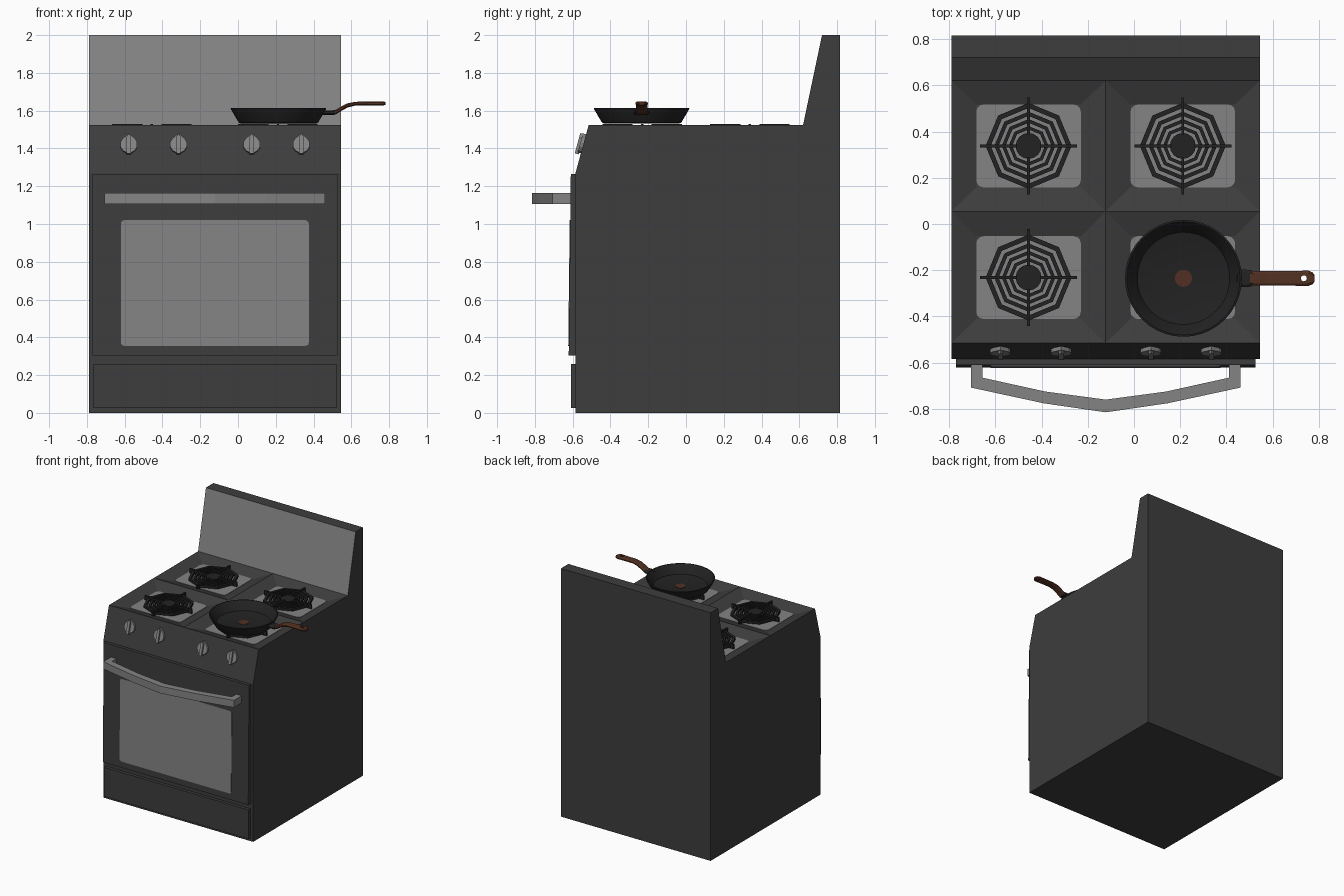
import bpy, bmesh, math
from mathutils import Vector, Matrix

if "Cube" in bpy.data.objects:
    bpy.data.objects.remove(bpy.data.objects["Cube"])


def mat(name, c):
    m = bpy.data.materials.new(name)
    m.diffuse_color = (*c, 1)
    m.use_nodes = True
    m.node_tree.nodes["Principled BSDF"].inputs["Base Color"].default_value = m.diffuse_color
    return m


DARK = mat("charcoal enamel", (0.047, 0.047, 0.047))
GREY = mat("grey metal", (0.23, 0.23, 0.23))
BLACK = mat("black iron", (0.016, 0.016, 0.016))
BROWN = mat("brown handle", (0.085, 0.03, 0.016))

CX = -0.1225            # centre line of the oven
X0, X1 = -0.79, 0.545
TOP, FLOOR = 1.525, 1.49


def finish(name, bm, *mats):
    bmesh.ops.recalc_face_normals(bm, faces=bm.faces)
    me = bpy.data.meshes.new(name)
    bm.to_mesh(me)
    bm.free()
    for m in mats:
        me.materials.append(m)
    ob = bpy.data.objects.new(name, me)
    bpy.context.collection.objects.link(ob)
    return ob


def add_prism(bm, pts, lo, hi, place):
    """Extrude a 2D outline from lo to hi; place(u, v, w) gives the 3D point."""
    a = [bm.verts.new(place(u, v, lo)) for u, v in pts]
    b = [bm.verts.new(place(u, v, hi)) for u, v in pts]
    n = len(pts)
    bm.faces.new(a)
    bm.faces.new(b)
    for i in range(n):
        bm.faces.new((a[i], a[(i + 1) % n], b[(i + 1) % n], b[i]))


def flat(u, v, w): return (u, v, w)
def side(u, v, w): return (w, u, v)
def front(u, v, w): return (u, w, v)


def prism(name, pts, lo, hi, place, m):
    bm = bmesh.new()
    add_prism(bm, pts, lo, hi, place)
    return finish(name, bm, m)


def rounded(x0, x1, y0, y1, r, n=3):
    pts = []
    for k, (x, y) in enumerate(((x1 - r, y1 - r), (x0 + r, y1 - r), (x0 + r, y0 + r), (x1 - r, y0 + r))):
        for i in range(n + 1):
            a = math.pi / 2 * (k + i / n)
            pts.append((x + r * math.cos(a), y + r * math.sin(a)))
    return pts


# body: side profile, with the cooktop opening left out
bm = bmesh.new()
add_prism(bm, [(-0.585, 0), (-0.585, 1.27), (-0.515, TOP), (0.62, TOP), (0.72, 2), (0.815, 2), (0.815, 0)], X0, X1, side)
bmesh.ops.recalc_face_normals(bm, faces=bm.faces)
for f in list(bm.faces):
    c = f.calc_center_median()
    if abs(c.z - TOP) < 0.01 and f.normal.z > 0.9:
        bmesh.ops.delete(bm, geom=[f], context='FACES_ONLY')
    elif c.z > TOP and f.normal.y < -0.5:
        f.material_index = 1          # splashback front
finish("oven_body", bm, DARK, GREY)

# cooktop: four shallow sunken bays
bm = bmesh.new()
bays = [(xa, xb, ya, yb) for xa, xb in ((X0, CX), (CX, X1)) for ya, yb in ((-0.515, 0.055), (0.055, 0.62))]
centres = []
for xa, xb, ya, yb in bays:
    xm = (xa + xb) / 2
    ym = (-0.232 if ya < 0 else 0.338)
    centres.append((xm, ym))
    o = [bm.verts.new((x, y, TOP)) for x, y in ((xa, ya), (xb, ya), (xb, yb), (xa, yb))]
    i = [bm.verts.new((xm + sx * 0.227, ym + sy * 0.18, FLOOR)) for sx, sy in ((-1, -1), (1, -1), (1, 1), (-1, 1))]
    bm.faces.new(i)
    for k in range(4):
        bm.faces.new((o[k], o[(k + 1) % 4], i[(k + 1) % 4], i[k]))
bmesh.ops.remove_doubles(bm, verts=bm.verts, dist=1e-4)
finish("cooktop", bm, DARK)

# burner plates and grates
for n, (x, y) in enumerate(centres, 1):
    prism(f"burner_plate_{n}", rounded(x - 0.226, x + 0.226, y - 0.179, y + 0.179, 0.03), FLOOR - 0.002, FLOOR + 0.003, flat, GREY)
    bm = bmesh.new()

    def octagon(r): return [(x + r * math.cos(k * math.pi / 4), y + r * math.sin(k * math.pi / 4)) for k in range(8)]
    for r, w in ((0.186, 0.022), (0.148, 0.018), (0.116, 0.016), (0.086, 0.015)):
        a, b = octagon(r), octagon(r - w)
        for k in range(8):
            j = (k + 1) % 8
            add_prism(bm, [a[k], a[j], b[j], b[k]], 1.502, 1.52, flat)
    add_prism(bm, [(x + 0.056 * math.cos(k * math.pi / 8), y + 0.056 * math.sin(k * math.pi / 8)) for k in range(16)],
              FLOOR, 1.522, flat)
    for k in range(4):
        c, s = round(math.cos(k * math.pi / 2)), round(math.sin(k * math.pi / 2))
        arm = ((0.05, -0.006), (0.21, -0.006), (0.21, 0.006), (0.05, 0.006))
        add_prism(bm, [(x + u * c - v * s, y + u * s + v * c) for u, v in arm], FLOOR, 1.53, flat)
    finish(f"grate_{n}", bm, BLACK)

# door, window and drawer
prism("oven_door", [(-0.58, 0.305), (-0.621, 0.305), (-0.61, 1.265), (-0.58, 1.265)], CX - 0.648, CX + 0.648, side, DARK)


def on_door(u, v, w):
    return (u, -0.621 + 0.011 * (v - 0.305) / 0.96 + w, v)


prism("door_window", rounded(-0.62, 0.375, 0.355, 1.02, 0.018), -0.003, 0.003, on_door, GREY)
prism("drawer_front", [(CX - 0.643, 0.025), (CX + 0.643, 0.025), (CX + 0.643, 0.26), (CX - 0.643, 0.26)], -0.61, -0.58, front, DARK)

# bowed door handle, half outline mirrored
outer = [(0.583, -0.605), (0.583, -0.708), (0.268, -0.776), (0, -0.815)]
inner = [(0.534, -0.605), (0.534, -0.665), (0.262, -0.725), (0, -0.76)]
strip = [[(CX - u, v) for u, v in p] + [(CX + u, v) for u, v in p[-2::-1]] for p in (outer, inner)]
bm = bmesh.new()
add_prism(bm, strip[0] + strip[1][::-1], 1.107, 1.165, flat)
finish("door_handle", bm, GREY)

# control knobs on the sloped panel: round base with a pointed top
tilt = Matrix.Rotation(-math.atan2(0.07, 0.255), 3, 'X')
for n, kx in enumerate((-0.578, -0.315, 0.073, 0.335), 1):
    def on_panel(u, v, w): return Vector((kx, -0.544, 1.417)) + tilt @ Vector((u, w, v))
    bm = bmesh.new()
    ring = [(0.046 * math.cos(math.radians(a)), 0.046 * math.sin(math.radians(a))) for a in range(135, 406, 30)]
    add_prism(bm, ring + [(0, 0.06)], -0.018, 0.005, on_panel)
    add_prism(bm, [(-0.011, -0.053), (0.011, -0.053), (0.011, 0.04), (0, 0.058), (-0.011, 0.04)], -0.032, -0.01, on_panel)
    finish(f"knob_{n}", bm, GREY)

# frying pan: turned profile
PX, PY, N = 0.214, -0.235, 40
prof = [(0.0, 1.531), (0.195, 1.531), (0.21, 1.537), (0.25, 1.605), (0.253, 1.613), (0.245, 1.615), (0.236, 1.605),
        (0.2, 1.548), (0.192, 1.545), (0.0, 1.545)]
bm = bmesh.new()
vs = [bm.verts.new((PX + r, PY, z)) for r, z in prof]
es = [bm.edges.new(p) for p in zip(vs, vs[1:])]
bmesh.ops.spin(bm, geom=vs + es, cent=(PX, PY, 0), axis=(0, 0, 1), angle=2 * math.pi, steps=N, use_merge=True)
bmesh.ops.remove_doubles(bm, verts=bm.verts, dist=1e-4)
pan = finish("frying_pan", bm, BLACK)
bpy.context.view_layer.objects.active = pan
pan.select_set(True)
bpy.ops.object.shade_smooth_by_angle(angle=math.radians(35))


def circle(x, y, r, n=24):
    return [(x + r * math.cos(2 * math.pi * k / n), y + r * math.sin(2 * math.pi * k / n)) for k in range(n)]


prism("pan_centre_spot", circle(PX, PY, 0.037), 1.543, 1.548, flat, BROWN)


# pan handle: octagonal section swept along a rising path (x, z, half width, half height)
def sweep(name, path, m):
    bm = bmesh.new()
    rings = []
    for x, z, w, h in path:
        sec = ((1, .4), (.7, 1), (-.7, 1), (-1, .4), (-1, -.4), (-.7, -1), (.7, -1), (1, -.4))
        rings.append([bm.verts.new((x, PY + a * w, z + b * h)) for a, b in sec])
    for a, b in zip(rings, rings[1:]):
        for k in range(8):
            bm.faces.new((a[k], a[(k + 1) % 8], b[(k + 1) % 8], b[k]))
    bm.faces.new(rings[0])
    bm.faces.new(rings[-1])
    return finish(name, bm, m)


sweep("pan_neck", [(0.446, 1.59, 0.042, 0.012), (0.468, 1.59, 0.038, 0.012), (0.51, 1.59, 0.036, 0.012)], BLACK)
grip = sweep("pan_handle", [(0.503, 1.59, 0.03, 0.012), (0.52, 1.594, 0.031, 0.012), (0.55, 1.612, 0.031, 0.012),
                            (0.58, 1.628, 0.031, 0.011), (0.62, 1.637, 0.031, 0.01), (0.68, 1.638, 0.032, 0.01),
                            (0.755, 1.638, 0.033, 0.011), (0.772, 1.638, 0.026, 0.01), (0.782, 1.638, 0.014, 0.007)], BROWN)
hole = prism("handle_hole_cutter", circle(0.735, PY, 0.013, 16), 1.6, 1.68, flat, BROWN)
hole.hide_render = True
hole.hide_set(True)
cut = grip.modifiers.new("hanging_hole", 'BOOLEAN')
cut.operation = 'DIFFERENCE'
cut.object = hole
cut.solver = 'EXACT'
